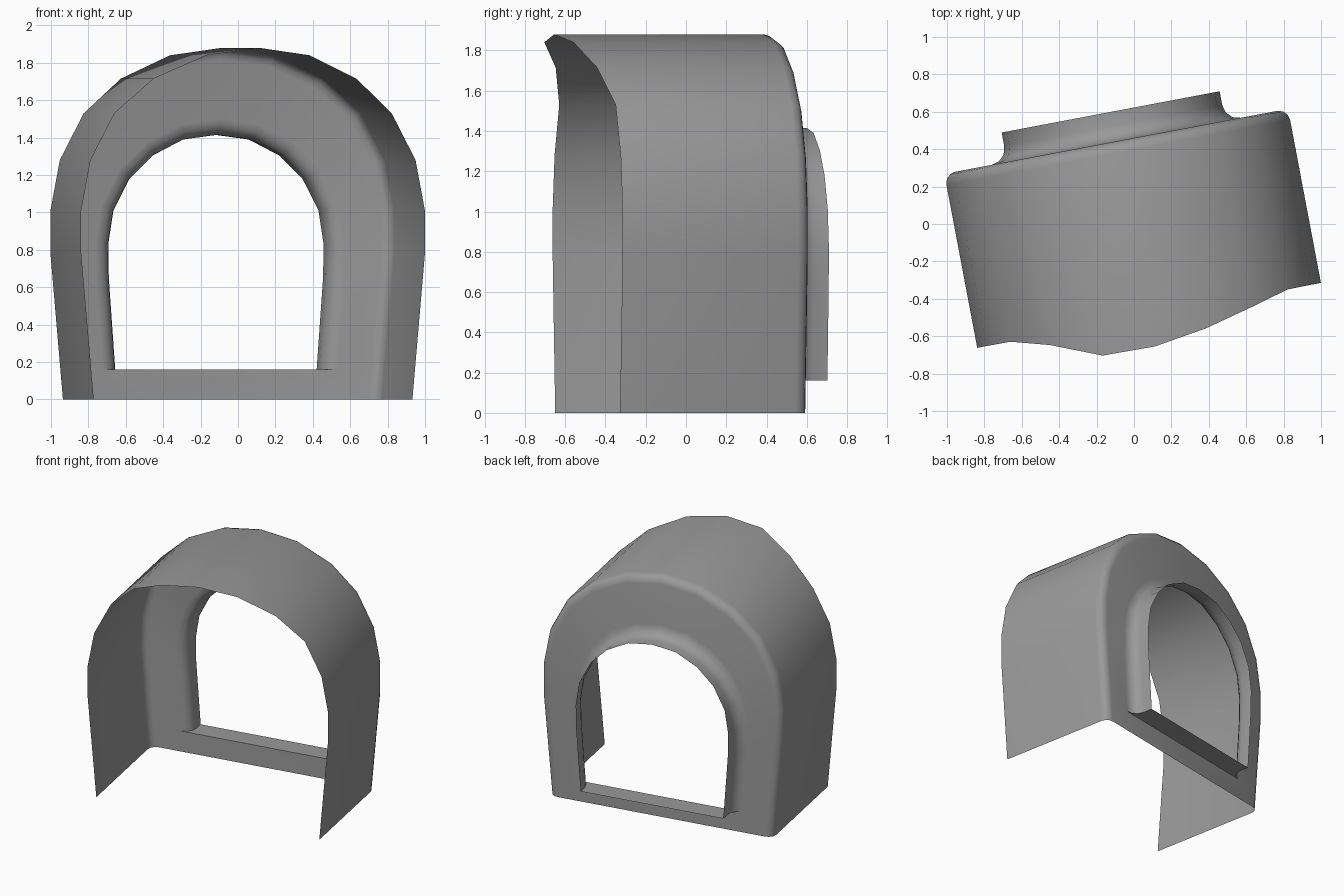
import bpy, bmesh, math
from mathutils import Matrix, Vector

cube = bpy.data.objects.get("Cube")
if cube:
    bpy.data.objects.remove(cube, do_unlink=True)

mat = bpy.data.materials.new("plain grey")
mat.use_nodes = True
grey = (0.32, 0.32, 0.32, 1)
mat.diffuse_color = grey
mat.node_tree.nodes["Principled BSDF"].inputs["Base Color"].default_value = grey

# Half profiles (half width, height) from the foot to the crown
OUTER = [(.867, 0), (.935, .78), (.935, 1.01), (.884, 1.28),
         (.754, 1.53), (.552, 1.715), (.284, 1.84), (0, 1.88)]
OPENING = [(.555, .16), (.59, .65), (.593, .83), (.565, 1.01),
           (.478, 1.18), (.35, 1.305), (.185, 1.39), (0, 1.415)]
# Depth of the front rim, dipping forward towards the crown
RIM = [-.495, -.495, -.495, -.495, -.496, -.552, -.64, -.664]
WALL = .452
LIP_END = .612


def arch(half):
    """Mirror a half profile into a full open arch, right foot to left foot."""
    return [Vector((-x, z)) for x, z in half] + [Vector(p) for p in half[-2::-1]]


def offset(points, amount):
    """Grow an arch outward, keeping its feet level."""
    result = []
    last = len(points) - 1
    for i, p in enumerate(points):
        along = (points[min(i + 1, last)] - points[max(i - 1, 0)]).normalized()
        normal = Vector((-along.y, along.x))
        q = p + normal * amount
        if i in (0, last):
            q.y = p.y
        result.append(q)
    return result


def ring(bm, points, depth):
    depths = depth if isinstance(depth, list) else [depth] * len(points)
    return [bm.verts.new((p.x, d, p.y)) for p, d in zip(points, depths)]


bm = bmesh.new()
outer, opening = arch(OUTER), arch(OPENING)
rim = RIM + RIM[-2::-1]
mid = len(RIM) - 1
rim[mid - 1] -= .02
rim[mid + 1] += .02

# Hood sides and rounded back edge
rings = [ring(bm, outer, rim)]
STEPS, ROUND, FILLET = 3, .06, .085
for k in range(STEPS + 1):
    a = math.pi / 2 * k / STEPS
    rings.append(ring(bm, offset(outer, -ROUND * (1 - math.cos(a))),
                      WALL - ROUND * (1 - math.sin(a))))
wall_ring = rings[-1]

# Back wall, fillet and lip around the opening
neck = []
for k in range(STEPS + 1):
    a = math.pi / 2 * k / STEPS
    neck.append(ring(bm, offset(opening, FILLET * (1 - math.sin(a))),
                     WALL + FILLET * (1 - math.cos(a))))
neck.append(ring(bm, opening, LIP_END))
rings += neck

for a, b in zip(rings, rings[1:]):
    for i in range(len(a) - 1):
        bm.faces.new((a[i], a[i + 1], b[i + 1], b[i]))

# Wall strip below the opening, and the flat sill
bm.faces.new((wall_ring[0], neck[0][0], neck[0][-1], wall_ring[-1]))
bm.faces.new([r[0] for r in neck] + [r[-1] for r in reversed(neck)])
bmesh.ops.recalc_face_normals(bm, faces=bm.faces[:])

# Turn the hood slightly about the vertical axis
bm.transform(Matrix.Rotation(math.radians(10.7), 4, 'Z') @ Matrix.Translation((-.0115, 0, 0)))

mesh = bpy.data.meshes.new("arched_hood")
bm.to_mesh(mesh)
bm.free()
mesh.materials.append(mat)
hood = bpy.data.objects.new("arched_hood", mesh)
bpy.context.collection.objects.link(hood)
bpy.ops.object.select_all(action='DESELECT')
hood.select_set(True)
bpy.context.view_layer.objects.active = hood
bpy.ops.object.shade_smooth_by_angle(angle=math.radians(40))
